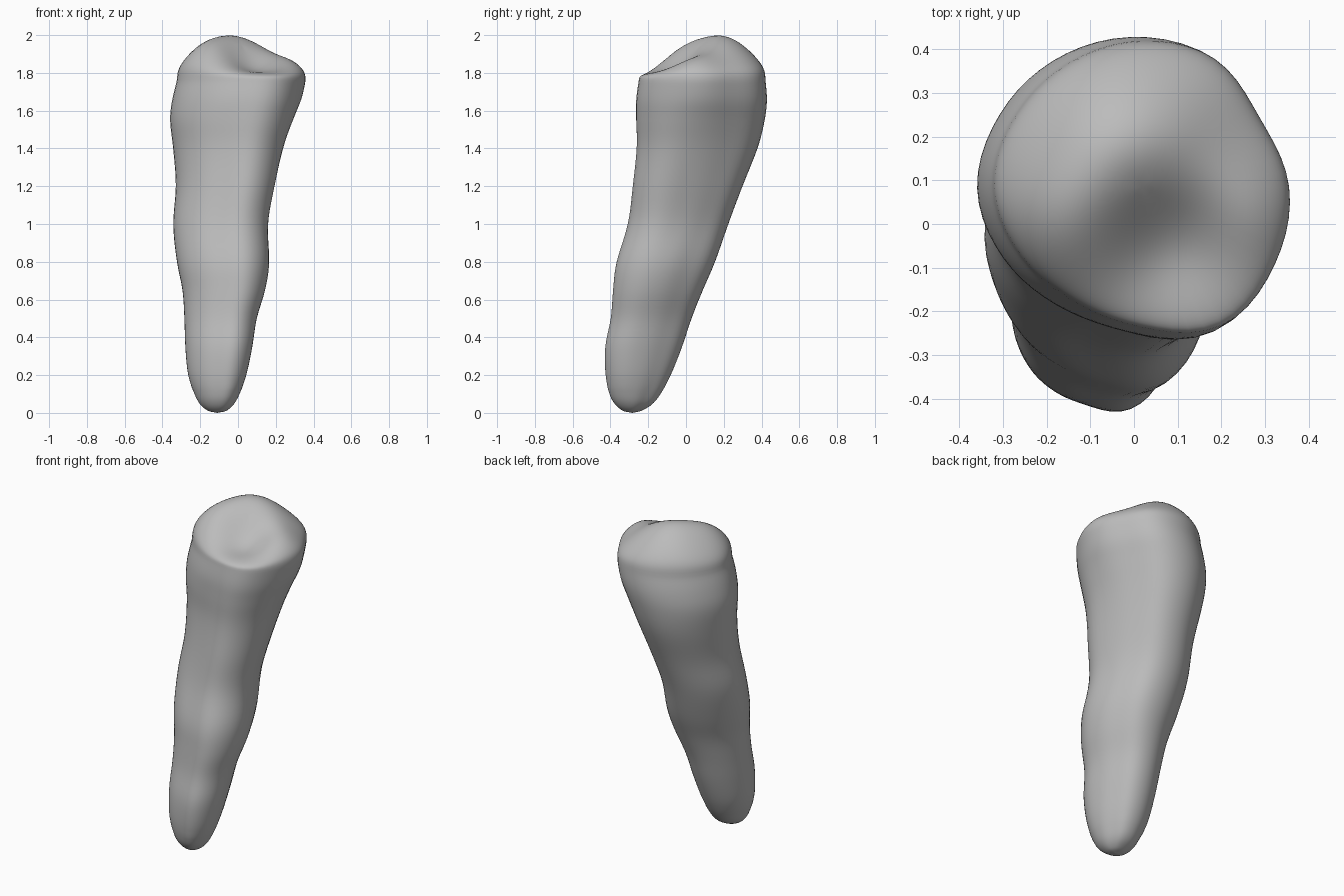
import bpy, bmesh
from math import sin, cos, pi, exp

cube = bpy.data.objects.get("Cube")
if cube:
    bpy.data.objects.remove(cube)

SEG = 60

# Cross-sections: height, left, right, front, back, extra front corner fullness
SECTIONS = [
    (0.002, -0.12, -0.1, -0.295, -0.275, 0),
    (0.012, -0.16, -0.06, -0.335, -0.235, 0),
    (0.045, -0.2, -0.023, -0.375, -0.18, 0.03),
    (0.10, -0.23, 0.008, -0.405, -0.135, 0.06),
    (0.20, -0.265, 0.045, -0.427, -0.08, 0.1),
    (0.35, -0.28, 0.077, -0.43, -0.02, 0.12),
    (0.50, -0.285, 0.1, -0.4, 0.03, 0.12),
    (0.65, -0.295, 0.145, -0.388, 0.09, 0.1),
    (0.80, -0.325, 0.167, -0.37, 0.155, 0.1),
    (1.00, -0.345, 0.16, -0.31, 0.225, 0.16),
    (1.20, -0.33, 0.195, -0.285, 0.3, 0.18),
    (1.40, -0.345, 0.24, -0.264, 0.38, 0.14),
    (1.55, -0.362, 0.292, -0.266, 0.418, 0.08),
    (1.66, -0.35, 0.337, -0.266, 0.43, 0.02),
    (1.76, -0.325, 0.36, -0.252, 0.422, 0),
]
# Outline radius every 30 degrees, starting at +x
RADII = [1, 0.92, 0.995, 0.985, 0.97, 0.98, 1.01, 0.945, 0.9, 0.945, 1.085, 1.04]


def spline(a, b, c, d, t):
    return b + 0.5 * t * (c - a + t * (2*a - 5*b + 4*c - d + t * (3*(b - c) + d - a)))


def unit_outline(corner):
    """Rounded outline stretched to fill -1..1 on both axes."""
    radii = RADII[:10] + [RADII[10] + 0.7 * corner, RADII[11] + corner]
    count = len(radii)
    pts = []
    for k in range(SEG):
        i, t = divmod(k * count / SEG, 1)
        r = spline(*(radii[(int(i) + j) % count] for j in (-1, 0, 1, 2)), t)
        pts.append((r * cos(2 * pi * k / SEG), r * sin(2 * pi * k / SEG)))
    axes = []
    for axis in zip(*pts):
        lo, hi = min(axis), max(axis)
        axes.append([2 * (v - lo) / (hi - lo) - 1 for v in axis])
    return list(zip(*axes))


def bump(x, y, cx, cy, width):
    return exp(-((x - cx) ** 2 + (y - cy) ** 2) / width ** 2)


def crown_height(x, y):
    """Biting surface: tall cusp, its shoulder, side cusp and the pit."""
    return (1.81 + 0.192 * bump(x, y, -0.03, 0.18, 0.28)
            + 0.07 * bump(x, y, -0.22, -0.03, 0.17)
            + 0.05 * bump(x, y, 0.29, 0.02, 0.14)
            - 0.075 * bump(x, y, 0.08, -0.04, 0.15))


bm = bmesh.new()
rings = []


def add_ring(x0, x1, y0, y1, corner, height, scale=1):
    ring = []
    for u, v in unit_outline(corner):
        x = (x0 + x1) / 2 + u * scale * (x1 - x0) / 2
        y = (y0 + y1) / 2 + v * scale * (y1 - y0) / 2
        ring.append(bm.verts.new((x, y, height(x, y))))
    rings.append(ring)


# Root and crown sides
last = len(SECTIONS) - 1
for i in range(last):
    near = [SECTIONS[min(max(i + j, 0), last)] for j in (-1, 0, 1, 2)]
    for step in range(5):
        z, *box = [spline(*values, step / 5) for values in zip(*near)]
        add_ring(*box, lambda x, y: z)

# Biting surface, closing over the top
top, *box = SECTIONS[-1]
DOME = 24
for k in range(DOME):
    scale = cos(pi / 2 * k / DOME)
    lift = (1 - scale ** 3) ** (1 / 3)
    add_ring(*box, lambda x, y: top + (crown_height(x, y) - top) * lift, scale)

for low, high in zip(rings, rings[1:]):
    for k in range(SEG):
        n = (k + 1) % SEG
        bm.faces.new((low[k], low[n], high[n], high[k]))

# Close the root tip and the crown centre
cx, cy = (box[0] + box[1]) / 2, (box[2] + box[3]) / 2
tip = bm.verts.new((-0.11, -0.285, 0))
centre = bm.verts.new((cx, cy, crown_height(cx, cy)))
for k in range(SEG):
    n = (k + 1) % SEG
    bm.faces.new((tip, rings[0][n], rings[0][k]))
    bm.faces.new((centre, rings[-1][k], rings[-1][n]))

# Relax the skin so the crown rim and root ridges blend softly
for _ in range(3):
    bmesh.ops.smooth_vert(bm, verts=[v for v in bm.verts if v.co.z > 0.15], factor=0.5,
                          use_axis_x=True, use_axis_y=True, use_axis_z=True)

mesh = bpy.data.meshes.new("tooth")
bm.to_mesh(mesh)
bm.free()
mesh.shade_smooth()
tooth = bpy.data.objects.new("tooth", mesh)
bpy.context.collection.objects.link(tooth)

mat = bpy.data.materials.new("matte grey")
mat.use_nodes = True
colour = (0.5, 0.5, 0.5, 1)
mat.diffuse_color = colour
mat.node_tree.nodes["Principled BSDF"].inputs["Base Color"].default_value = colour
mesh.materials.append(mat)
